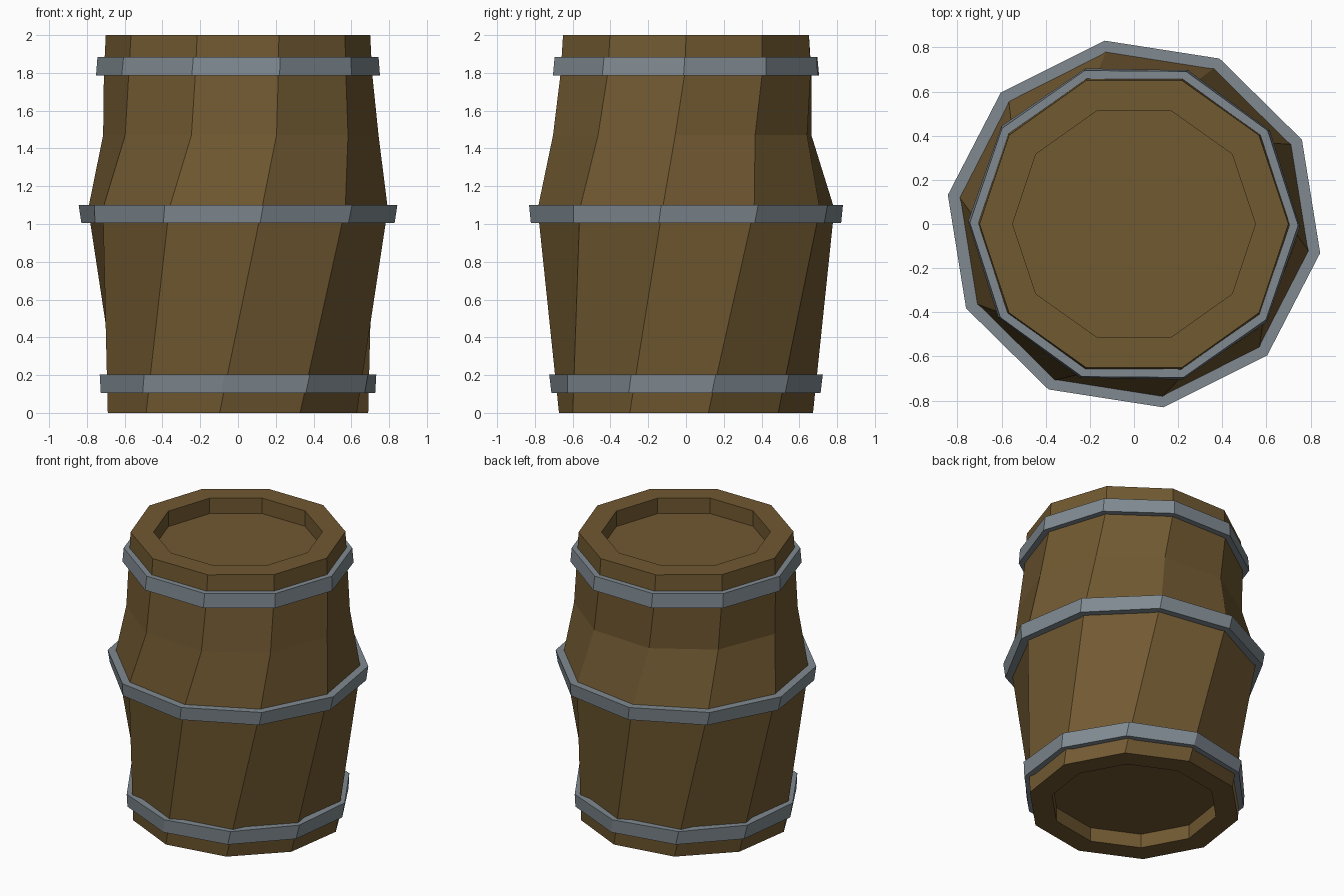
import bpy
import bmesh
from math import cos, sin, radians

if "Cube" in bpy.data.objects:
    bpy.data.objects.remove(bpy.data.objects["Cube"])

SIDES = 10


def material(name, rgb):
    m = bpy.data.materials.new(name)
    m.diffuse_color = (*rgb, 1.0)
    m.use_nodes = True
    m.node_tree.nodes["Principled BSDF"].inputs["Base Color"].default_value = m.diffuse_color
    return m


wood = material("brown wood", (0.165, 0.10, 0.031))
metal = material("grey iron", (0.215, 0.255, 0.285))


def ring(bm, z, r, twist, squash=0.97, cx=0.0, cy=0.0):
    """One ten-sided section, turned by twist degrees."""
    verts = []
    for i in range(SIDES):
        a = radians(twist + i * 360 / SIDES)
        verts.append(bm.verts.new((cx + r * cos(a), cy + r * squash * sin(a), z)))
    return verts


def bridge(bm, a, b):
    for i in range(SIDES):
        j = (i + 1) % SIDES
        bm.faces.new((a[i], a[j], b[j], b[i]))


def finish(bm, name, mat):
    bmesh.ops.recalc_face_normals(bm, faces=bm.faces)
    me = bpy.data.meshes.new(name)
    bm.to_mesh(me)
    bm.free()
    me.materials.append(mat)
    ob = bpy.data.objects.new(name, me)
    bpy.context.collection.objects.link(ob)


# Twisted barrel body with a recessed lid and a recessed base
bm = bmesh.new()
sections = [
    ring(bm, 0.10, 0.55, -26),
    ring(bm, 0.00, 0.55, -26),
    ring(bm, 0.00, 0.70, -26),
    ring(bm, 1.08, 0.803, -9, 0.99),
    ring(bm, 1.47, 0.73, -3, 0.97, 0.015, -0.02),
    ring(bm, 1.80, 0.71, -0.5, 0.98),
    ring(bm, 2.00, 0.70, 0, 0.978),
    ring(bm, 2.00, 0.55, 0, 0.978),
    ring(bm, 1.89, 0.55, 0, 0.978),
]
for a, b in zip(sections, sections[1:]):
    bridge(bm, a, b)
bm.faces.new(sections[0])
bm.faces.new(sections[-1])
finish(bm, "barrel_body", wood)


# Iron hoops: bottom z, radius, twist, then top z, radius, twist, then squash
def hoop(name, z0, r0, t0, z1, r1, t1, squash):
    bm = bmesh.new()
    wall = 0.09
    loop = [
        ring(bm, z0, r0 - wall, t0, squash),
        ring(bm, z0, r0, t0, squash),
        ring(bm, z1, r1, t1, squash),
        ring(bm, z1, r1 - wall, t1, squash),
    ]
    for a, b in zip(loop, loop[1:] + loop[:1]):
        bridge(bm, a, b)
    finish(bm, name, metal)


hoop("lower_hoop", 0.105, 0.74, -25, 0.203, 0.75, -23.5, 0.97)
hoop("middle_hoop", 1.005, 0.842, -10, 1.10, 0.854, -9, 0.985)
hoop("upper_hoop", 1.785, 0.752, -1, 1.885, 0.744, -0.5, 0.98)
